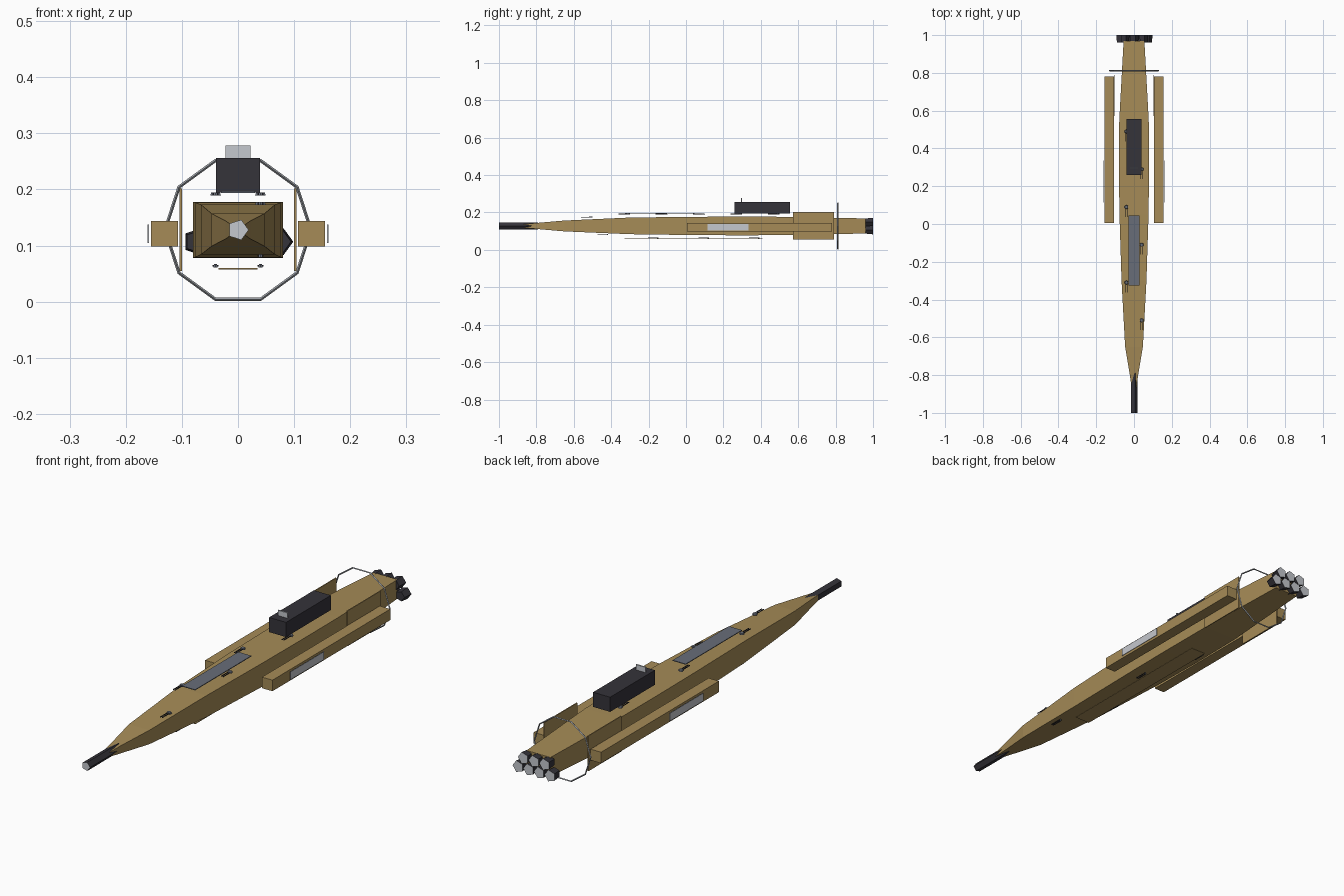
import bpy, bmesh, math
from mathutils import Matrix, Vector

if "Cube" in bpy.data.objects:
    bpy.data.objects.remove(bpy.data.objects["Cube"])


def material(name, rgb):
    m = bpy.data.materials.new(name)
    m.use_nodes = True
    m.diffuse_color = (*rgb, 1)
    m.node_tree.nodes["Principled BSDF"].inputs["Base Color"].default_value = (*rgb, 1)
    return m


TAN = material("tan hull", (0.38, 0.26, 0.095))
DARK = material("dark metal", (0.035, 0.033, 0.042))
SLATE = material("slate panel", (0.14, 0.155, 0.19))
LIGHT = material("light grey", (0.56, 0.58, 0.62))
STEEL = material("steel", (0.36, 0.38, 0.41))
AXIS_Z = 0.128


def finish(name, bm, *mats):
    bmesh.ops.recalc_face_normals(bm, faces=bm.faces)
    mesh = bpy.data.meshes.new(name)
    bm.to_mesh(mesh)
    bm.free()
    for m in mats:
        mesh.materials.append(m)
    ob = bpy.data.objects.new(name, mesh)
    bpy.context.collection.objects.link(ob)
    return ob


def add_box(bm, lo, hi):
    lo, hi = Vector(lo), Vector(hi)
    mat = Matrix.Translation((lo + hi) / 2) @ Matrix.Diagonal((*(hi - lo), 1))
    return bmesh.ops.create_cube(bm, size=1, matrix=mat)["verts"]


def box(name, lo, hi, mat):
    bm = bmesh.new()
    add_box(bm, lo, hi)
    return finish(name, bm, mat)


def loft(bm, rings):
    """Skin a list of equal-sized closed rings and cap both ends."""
    rings = [[bm.verts.new(p) for p in ring] for ring in rings]
    n = len(rings[0])
    for a, b in zip(rings, rings[1:]):
        for i in range(n):
            j = (i + 1) % n
            bm.faces.new((a[i], a[j], b[j], b[i]))
    return bm.faces.new(rings[0]), bm.faces.new(rings[-1])


def tube(name, x, z, y0, r0, y1, r1, lit_end):
    """Five-sided tube along y with one pale end cap."""
    def ring(y, r):
        return [(x + r * math.cos(i * math.tau / 5), y, z + r * math.sin(i * math.tau / 5))
                for i in range(5)]
    bm = bmesh.new()
    caps = loft(bm, [ring(y0, r0), ring(y1, r1)])
    caps[lit_end].material_index = 1
    return finish(name, bm, DARK, LIGHT)


# Hull: rectangular sections as (y, half width, bottom, top)
sections = [(-0.87, 0.012, 0.119, 0.137), (-0.80, 0.022, 0.112, 0.144),
            (-0.65, 0.047, 0.099, 0.157), (-0.30, 0.066, 0.084, 0.173),
            (0.05, 0.077, 0.079, 0.177), (0.30, 0.080, 0.078, 0.178),
            (0.55, 0.078, 0.079, 0.177), (0.97, 0.055, 0.088, 0.168)]
bm = bmesh.new()
loft(bm, [[(-w, y, b), (w, y, b), (w, y, t), (-w, y, t)] for y, w, b, t in sections])
finish("hull", bm, TAN)

# Nose gun and two staggered rows of engine nozzles
tube("nose_barrel", 0, AXIS_Z, -1.0, 0.019, -0.79, 0.019, 0)
for row, (count, z) in enumerate([(4, 0.107), (3, 0.148)]):
    for i in range(count):
        x = (i - (count - 1) / 2) * 0.049
        tube(f"engine_{row}_{i}", x, z, 0.96, 0.021, 1.0, 0.025, 1)

# Ten-sided hoop around the stern
bm = bmesh.new()
hoop = []
for i in range(10):
    a = i * math.tau / 10
    hoop.append([bm.verts.new((r * math.cos(a), 0.812 + dy, AXIS_Z + r * math.sin(a)))
                 for r, dy in ((0.127, 0), (0.130, -0.004), (0.133, 0), (0.130, 0.004))])
for i in range(10):
    a, b = hoop[i], hoop[(i + 1) % 10]
    for k in range(4):
        j = (k + 1) % 4
        bm.faces.new((a[k], a[j], b[j], b[k]))
finish("stern_hoop", bm, STEEL)

# Side pods, radiator plates and stern fins
for side, s in (("left", 1), ("right", -1)):
    def mirrored(name, x0, x1, y0, y1, z0, z1, mat):
        xs = sorted((s * x0, s * x1))
        box(f"{side}_{name}", (xs[0], y0, z0), (xs[1], y1, z1), mat)
    mirrored("pod", 0.107, 0.155, 0.005, 0.78, 0.098, 0.144, TAN)
    mirrored("radiator", 0.159, 0.161, 0.114, 0.335, 0.105, 0.138, LIGHT)
    mirrored("fin", 0.100, 0.104, 0.572, 0.79, 0.055, 0.202, TAN)

# Bridge block with a sensor plate, and the deck and keel panels
box("bridge", (-0.039, 0.26, 0.195), (0.039, 0.555, 0.256), DARK)
box("sensor_plate", (-0.022, 0.293, 0.256), (0.022, 0.299, 0.278), LIGHT)
box("deck_panel", (-0.03, -0.325, 0.194), (0.03, 0.045, 0.197), SLATE)
box("keel_panel", (-0.035, -0.33, 0.057), (0.035, 0.41, 0.060), TAN)


def turret(name, x, y, z, radius):
    """Six-sided mount with twin barrels pointing forward."""
    bm = bmesh.new()
    bmesh.ops.create_cone(bm, cap_ends=True, segments=6, radius1=radius, radius2=radius * 0.8,
                          depth=0.006, matrix=Matrix.Translation((x, y, z)))
    finish(name + "_mount", bm, SLATE)
    bm = bmesh.new()
    for dx in (-0.004, 0.004):
        add_box(bm, (x + dx - 0.0015, y - 0.052, z - 0.0015), (x + dx + 0.0015, y, z + 0.0015))
    finish(name + "_barrels", bm, DARK)


# Turrets alternate sides along the deck and keel
for i in range(6):
    turret(f"deck_turret_{i}", 0.04 if i % 2 == 0 else -0.04, -0.51 + 0.2 * i,
           0.175 if i == 0 else 0.192, 0.011)
for i in range(4):
    turret(f"keel_turret_{i}", 0.04 if i % 2 == 0 else -0.04, -0.42 + 0.27 * i,
           0.082 if i == 0 else 0.064, 0.004)
